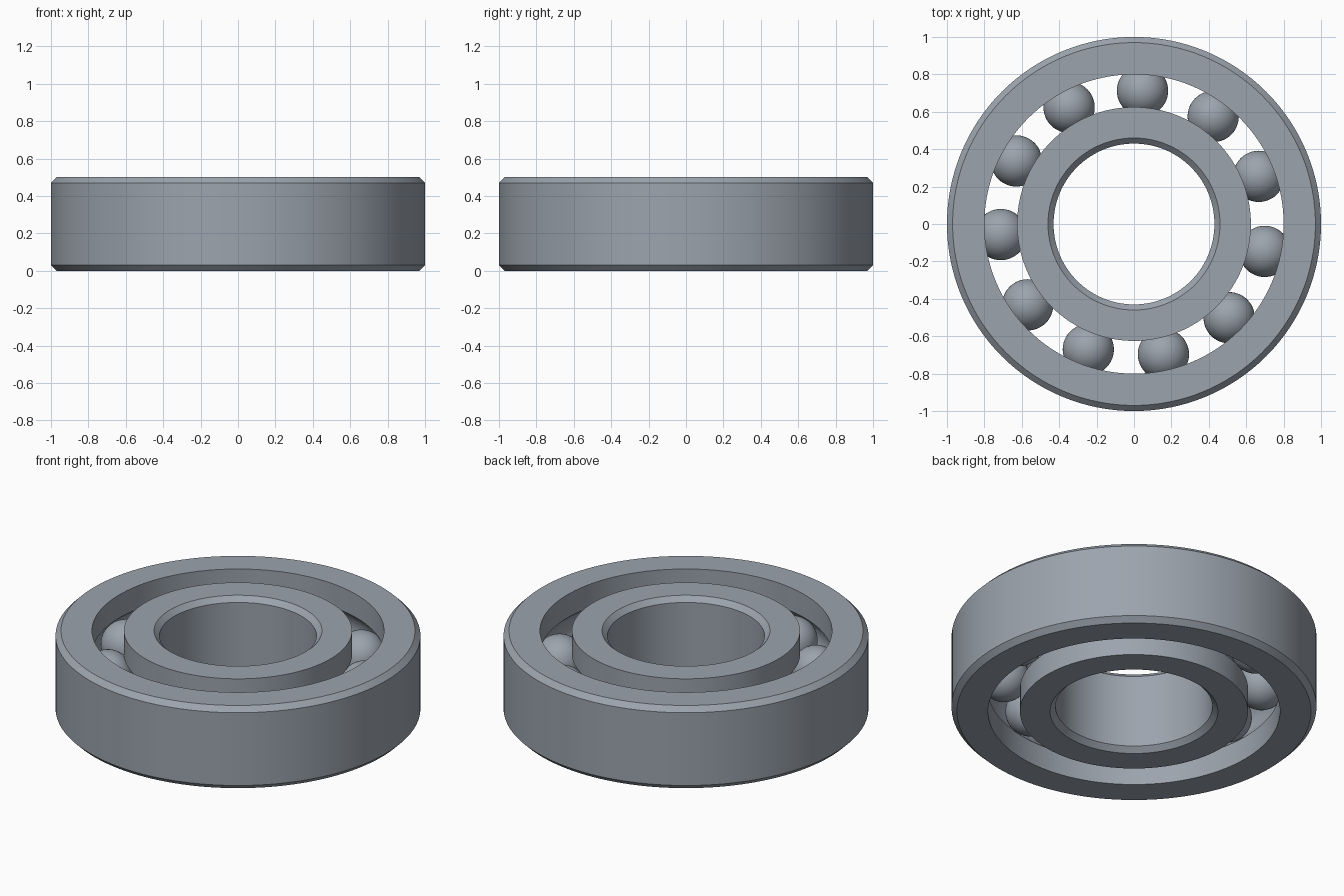
import bpy, bmesh, math
from mathutils import Matrix, Vector

cube = bpy.data.objects.get("Cube")
if cube:
    bpy.data.objects.remove(cube, do_unlink=True)

HEIGHT = 0.5
MID = HEIGHT / 2
CHAMFER = 0.03
OUTER_R, OUTER_WALL = 1.0, 0.8
INNER_WALL, BORE_R = 0.625, 0.43
PITCH_R, BALL_R = 0.714, 0.137
BALL_COUNT, FIRST_ANGLE = 11, 86.35
SEGMENTS = 128

steel = bpy.data.materials.new("steel grey")
steel.use_nodes = True
colour = (0.33, 0.37, 0.42, 1)
steel.diffuse_color = colour
steel.node_tree.nodes["Principled BSDF"].inputs["Base Color"].default_value = colour


def finish(bm, name):
    bmesh.ops.recalc_face_normals(bm, faces=bm.faces)
    mesh = bpy.data.meshes.new(name)
    bm.to_mesh(mesh)
    bm.free()
    mesh.materials.append(steel)
    obj = bpy.data.objects.new(name, mesh)
    bpy.context.collection.objects.link(obj)
    bpy.ops.object.select_all(action="DESELECT")
    obj.select_set(True)
    bpy.context.view_layer.objects.active = obj
    bpy.ops.object.shade_smooth_by_angle(angle=math.radians(25))
    return obj


def race_ring(name, plain_r, wall_r):
    """Ring with a chamfered plain side and a ball groove in the other wall."""
    side = 1 if plain_r > wall_r else -1
    inset = plain_r - side * CHAMFER
    profile = [(wall_r, 0), (inset, 0), (plain_r, CHAMFER),
               (plain_r, HEIGHT - CHAMFER), (inset, HEIGHT), (wall_r, HEIGHT)]
    # Groove arc, from top to bottom
    groove_r = BALL_R + 0.002
    half = math.acos(abs(wall_r - PITCH_R) / groove_r)
    steps = 16
    for i in range(steps + 1):
        a = half * (1 - 2 * i / steps)
        profile.append((PITCH_R + side * groove_r * math.cos(a),
                        MID + groove_r * math.sin(a)))
    # Revolve the closed profile
    bm = bmesh.new()
    verts = [bm.verts.new((r, 0, z)) for r, z in profile]
    edges = [bm.edges.new((v, verts[i - 1])) for i, v in enumerate(verts)]
    bmesh.ops.spin(bm, geom=verts + edges, cent=(0, 0, 0), axis=(0, 0, 1),
                   angle=math.tau, steps=SEGMENTS, use_merge=True)
    bmesh.ops.remove_doubles(bm, verts=bm.verts, dist=0.0001)
    return finish(bm, name)


# Races
race_ring("outer_race", OUTER_R, OUTER_WALL)
race_ring("inner_race", BORE_R, INNER_WALL)

# Balls
for i in range(BALL_COUNT):
    angle = math.radians(FIRST_ANGLE) + math.tau * i / BALL_COUNT
    centre = Vector((PITCH_R * math.cos(angle), PITCH_R * math.sin(angle), MID))
    bm = bmesh.new()
    bmesh.ops.create_uvsphere(bm, u_segments=48, v_segments=24, radius=BALL_R,
                              matrix=Matrix.Translation(centre))
    finish(bm, f"ball_{i + 1}")
